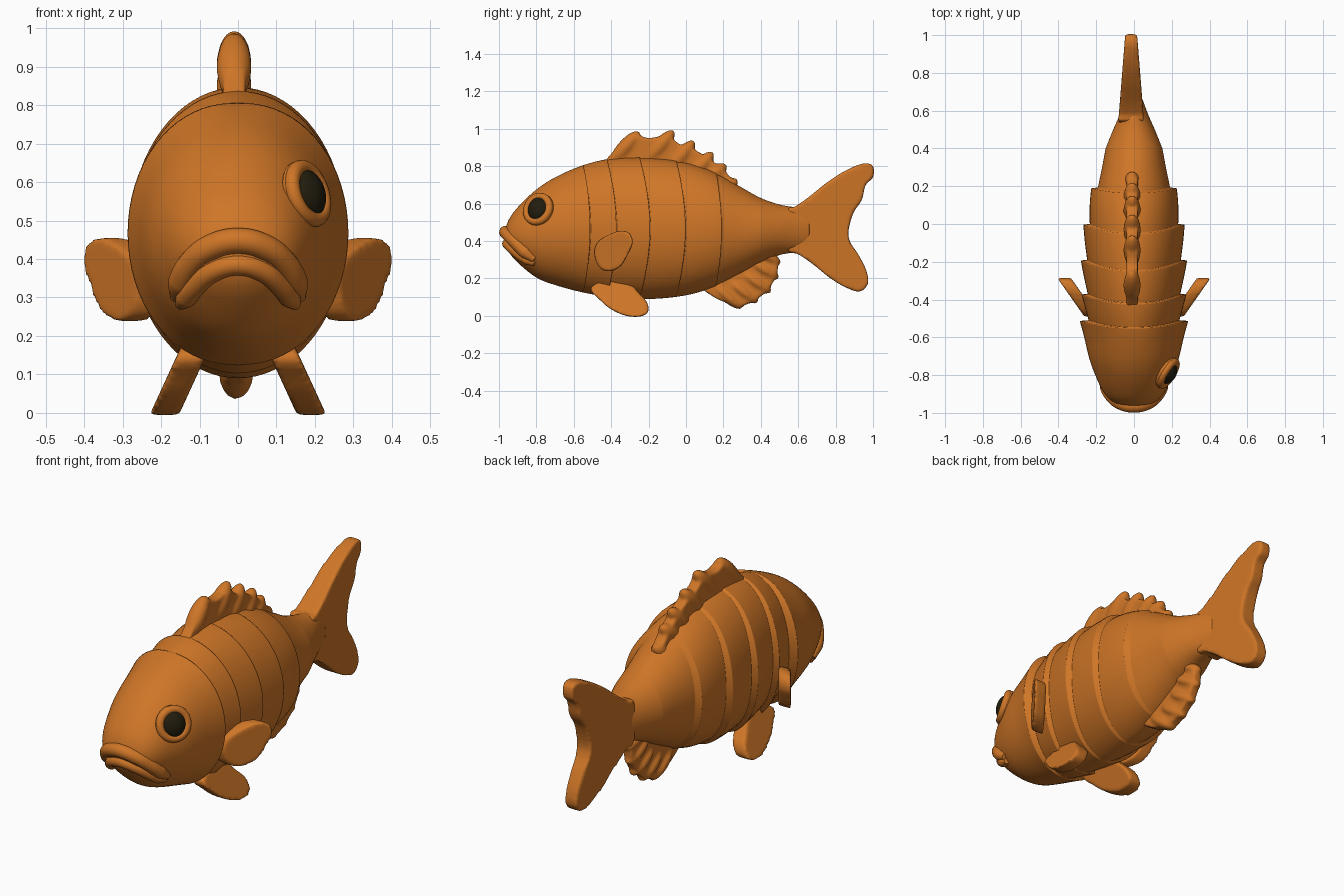
import bpy, bmesh, math
from mathutils import Vector, Matrix

if "Cube" in bpy.data.objects:
    bpy.data.objects.remove(bpy.data.objects["Cube"])


def material(name, rgb):
    m = bpy.data.materials.new(name)
    m.diffuse_color = (*rgb, 1)
    m.use_nodes = True
    m.node_tree.nodes["Principled BSDF"].inputs["Base Color"].default_value = m.diffuse_color
    return m


ORANGE = material("orange", (0.62, 0.18, 0.02))
BLACK = material("brown black", (0.016, 0.012, 0.004))


def finish(bm, name, mat):
    bmesh.ops.recalc_face_normals(bm, faces=bm.faces)
    for f in bm.faces:
        f.smooth = True
    me = bpy.data.meshes.new(name)
    bm.to_mesh(me)
    bm.free()
    me.materials.append(mat)
    ob = bpy.data.objects.new(name, me)
    bpy.context.collection.objects.link(ob)
    return ob


# Body profile: y, top z, bottom z, half width
ROWS = [(-0.97, .45, .40, .04), (-0.95, .51, .345, .10), (-0.9, .58, .285, .155),
        (-0.8, .675, .205, .205), (-0.7, .74, .165, .24), (-0.55, .805, .125, .27),
        (-0.4, .84, .10, .278), (-0.2, .845, .09, .282), (0, .82, .11, .268),
        (.15, .77, .155, .238), (.3, .685, .23, .185), (.4, .63, .285, .15),
        (.5, .595, .325, .11), (.58, .58, .34, .075), (.66, .56, .36, .045)]


def slope(i, k):
    a, b = ROWS[max(i - 1, 0)], ROWS[min(i + 1, len(ROWS) - 1)]
    return (b[k] - a[k]) / (b[0] - a[0])


def profile(y):
    y = min(max(y, ROWS[0][0]), ROWS[-1][0])
    i = max(j for j in range(len(ROWS) - 1) if ROWS[j][0] <= y)
    a, b = ROWS[i], ROWS[i + 1]
    h = b[0] - a[0]
    t = (y - a[0]) / h
    return [a[k] * (1 + 2 * t) * (1 - t) ** 2 + b[k] * t * t * (3 - 2 * t)
            + h * (slope(i, k) * t * (1 - t) ** 2 + slope(i + 1, k) * t * t * (t - 1))
            for k in (1, 2, 3)]


# Overlapping scale bands: each widens backwards, then steps in
STEPS = [-0.51, -0.37, -0.19, 0.0, 0.19, 0.4]


def band(y):
    if -0.64 < y < STEPS[0]:
        return 0.014 * ((y + 0.64) / 0.13) ** 2
    for a, b in zip(STEPS, STEPS[1:]):
        if a <= y < b:
            return -0.034 * (1 - (y - a) / (b - a))
    return 0


bm = bmesh.new()
rings, SEG = [], 72
stations = [-0.97 + 0.01 * i for i in range(164)]
stations = sorted(stations + [s + e for s in STEPS for e in (-0.003, 0.003)])
for y in stations:
    ring = []
    bow = 0.055 * max(0, 1 - ((y + 0.2) / 0.55) ** 2)
    for j in range(SEG):
        a = 2 * math.pi * j / SEG
        yy = y - bow * math.cos(a) ** 2
        top, bot, w = profile(yy)
        k = 1 + band(y) / w * abs(math.sin(a))
        ring.append(bm.verts.new((w * k * math.sin(a), yy,
                                  (top + bot) / 2 + (top - bot) / 2 * k * math.cos(a))))
    rings.append(ring)
for r, s in zip(rings, rings[1:]):
    for j in range(SEG):
        bm.faces.new((r[j], r[j - 1], s[j - 1], s[j]))
bm.faces.new(rings[0])
bm.faces.new(rings[-1])
finish(bm, "body", ORANGE)


def smooth_outline(pts, n=4):
    out, m = [], len(pts)
    for i in range(m):
        p, q, r, s = (Vector(pts[(i + k) % m]) for k in (-1, 0, 1, 2))
        for j in range(n):
            t = j / n
            out.append(0.5 * (2 * q + (r - p) * t + (2 * p - 5 * q + 4 * r - s) * t * t
                              + (3 * q - p - 3 * r + s) * t ** 3))
    return out


# Fin: a closed (y, z) outline thickened along x, with optional rays, then rounded
def fin(name, outline, half, place=lambda y, z: 0.0, rays=(), side=1):
    bm = bmesh.new()
    pts = smooth_outline(outline)
    a, b = [[bm.verts.new((s * (half(p.x) if callable(half) else half), p.x, p.y))
             for p in pts] for s in (-1, 1)]
    bm.faces.new(a)
    bm.faces.new(b[::-1])
    for i in range(len(pts)):
        bm.faces.new((a[i - 1], a[i], b[i], b[i - 1]))
    for (y0, z0), (y1, z1), r in rays:
        d = Vector((0, y1 - y0, z1 - z0))
        m = (Matrix.Translation((0, (y0 + y1) / 2, (z0 + z1) / 2))
             @ Matrix.Rotation(-math.atan2(d.y, d.z), 4, 'X')
             @ Matrix.Diagonal((0.046, r, d.length / 2, 1)))
        bmesh.ops.create_uvsphere(bm, u_segments=20, v_segments=14, radius=1, matrix=m)
    for v in bm.verts:
        v.co.x = side * (v.co.x + place(v.co.y, v.co.z))
    ob = finish(bm, name, ORANGE)
    rm = ob.modifiers.new("blend", 'REMESH')
    rm.mode, rm.voxel_size, rm.use_smooth_shade = 'VOXEL', 0.009, True
    sm = ob.modifiers.new("round", 'SMOOTH')
    sm.factor, sm.iterations = 0.5, 6
    return ob


# Tail fin
fin("tail_fin", [(.54, .56), (.58, .582), (.65, .63), (.75, .71), (.85, .775), (.95, .815),
                 (1.0, .80), (1.0, .74), (.96, .70), (.94, .62), (.895, .55), (.868, .45),
                 (.88, .39), (.92, .33), (.965, .24), (.972, .17), (.93, .13), (.87, .145),
                 (.78, .195), (.68, .275), (.6, .33), (.54, .36)],
    lambda y: 0.066 - 0.08 * (y - 0.57), lambda y, z: -0.015)

# Dorsal fin with swept-back rays
tips = [(-.25, .985), (-.065, .99), (.045, .935), (.145, .875), (.215, .81), (.275, .73)]
fin("dorsal_fin", [(-.43, .80), (-.40, .865), (-.34, .925), (-.27, .965), (-.2, .95),
                   (-.1, .96), (-.03, .915), (.06, .88), (.15, .82), (.22, .76), (.27, .69),
                   (.2, .68), (0, .76), (-.2, .79)],
    0.03, lambda y, z: -0.01,
    [((y - .15, z - .17 + .05 * (i > 3)), (y, z), .042) for i, (y, z) in enumerate(tips)])

# Anal fin with rays
tips = [(.30, .04), (.385, .07), (.455, .125), (.495, .20), (.505, .28)]
fin("anal_fin", [(.08, .16), (.15, .10), (.22, .07), (.30, .055), (.37, .085), (.43, .13),
                 (.47, .19), (.49, .27), (.42, .31), (.3, .28), (.18, .2)],
    0.026, lambda y, z: -0.005,
    [((y - .16, z + .13 - .01 * i), (y, z), .033) for i, (y, z) in enumerate(tips)])

# Paired fins
for side, label in ((1, "right"), (-1, "left")):
    fin(label + "_pectoral_fin",
        [(-.49, .33), (-.475, .39), (-.42, .43), (-.35, .455), (-.30, .44), (-.285, .39),
         (-.31, .33), (-.35, .265), (-.41, .238), (-.465, .26)],
        0.036, lambda y, z: 0.36 + 0.70 * (y + 0.30), side=side)
    fin(label + "_pelvic_fin",
        [(-.51, .15), (-.46, .085), (-.40, .035), (-.32, .0), (-.24, -.003), (-.2, .025),
         (-.21, .075), (-.25, .12), (-.3, .17), (-.4, .2)],
        0.038, lambda y, z: 0.125 + 0.46 * (0.14 - z), side=side)


# Downturned lips: tapered tubes mirrored about x = 0
def lip(name, pts, r):
    cu = bpy.data.curves.new(name, 'CURVE')
    cu.dimensions, cu.bevel_depth, cu.bevel_resolution = '3D', r, 6
    cu.use_fill_caps, cu.resolution_u = True, 10
    path = [(-x, y, z) for x, y, z in pts[:0:-1]] + pts
    sp = cu.splines.new('BEZIER')
    sp.bezier_points.add(len(path) - 1)
    for i, (bp, p) in enumerate(zip(sp.bezier_points, path)):
        bp.co = p
        bp.handle_left_type = bp.handle_right_type = 'AUTO'
        bp.radius = 0.5 if i in (0, len(path) - 1) else 1
    cu.materials.append(ORANGE)
    ob = bpy.data.objects.new(name, cu)
    bpy.context.collection.objects.link(ob)
    bpy.ops.object.select_all(action='DESELECT')
    ob.select_set(True)
    bpy.context.view_layer.objects.active = ob
    bpy.ops.object.convert(target='MESH')
    bpy.ops.object.shade_smooth_by_angle()


lip("upper_lip", [(0, -.965, .447), (.07, -.95, .43), (.12, -.91, .39), (.148, -.86, .34),
                  (.16, -.81, .30)], 0.034)
lip("lower_lip", [(0, -.955, .385), (.06, -.94, .37), (.105, -.90, .335), (.135, -.85, .30),
                  (.15, -.81, .28)], 0.028)

# Single eye on the right side: socket mound, rim and pupil
normal = Vector((0.8, -0.5, 0.28)).normalized()
frame = Matrix.Translation((0.172, -0.785, 0.567)) @ normal.to_track_quat('Z', 'Y').to_matrix().to_4x4()


def dome(name, scale, lift, mat):
    bm = bmesh.new()
    bmesh.ops.create_uvsphere(bm, u_segments=40, v_segments=24, radius=1,
                              matrix=frame @ Matrix.Translation((0, 0, lift))
                              @ Matrix.Diagonal((*scale, 1)))
    finish(bm, name, mat)


dome("eye_socket", (0.088, 0.09, 0.028), 0, ORANGE)
dome("pupil", (0.058, 0.064, 0.04), 0.012, BLACK)
bpy.ops.mesh.primitive_torus_add(major_radius=0.07, minor_radius=0.02,
                                 major_segments=48, minor_segments=14)
rim = bpy.context.object
rim.name = "eye_rim"
rim.matrix_world = frame @ Matrix.Translation((0, 0, 0.012))
rim.data.materials.append(ORANGE)
bpy.ops.object.shade_smooth_by_angle(angle=math.radians(60))
